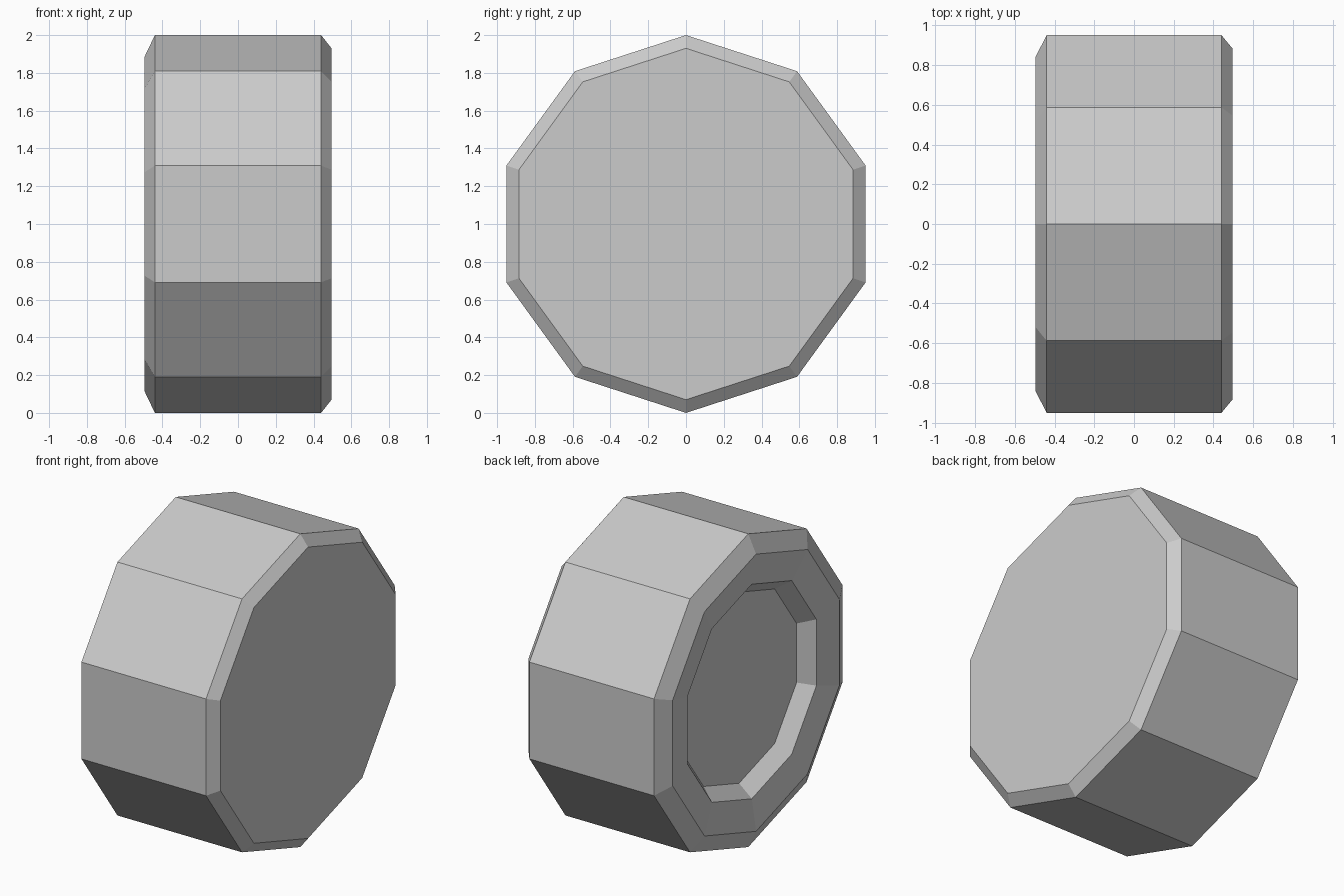
import bpy, bmesh
from math import sin, cos, pi

if "Cube" in bpy.data.objects:
    bpy.data.objects.remove(bpy.data.objects["Cube"])

SIDES = 10
# (x, radius) profile, from the dished hub face to the flat outer face
PROFILE = [(-0.375, 0.61), (-0.465, 0.685), (-0.495, 0.885),
           (-0.44, 1.0), (0.44, 1.0), (0.495, 0.93)]


def lathe_x(name, profile, sides, centre_z):
    """Revolve a profile round the x axis with flat facets and end caps."""
    bm = bmesh.new()
    rings = [[bm.verts.new((x, r * sin(2 * pi * i / sides),
                            centre_z + r * cos(2 * pi * i / sides)))
              for i in range(sides)] for x, r in profile]
    for a, b in zip(rings, rings[1:]):
        for i in range(sides):
            j = (i + 1) % sides
            bm.faces.new((a[i], a[j], b[j], b[i]))
    bm.faces.new(rings[0])
    bm.faces.new(rings[-1])
    bmesh.ops.recalc_face_normals(bm, faces=bm.faces)
    mesh = bpy.data.meshes.new(name)
    bm.to_mesh(mesh)
    bm.free()
    obj = bpy.data.objects.new(name, mesh)
    bpy.context.collection.objects.link(obj)
    return obj


# Ten-sided wheel with a recessed hub on the left
lathe_x("wheel", PROFILE, SIDES, 1.0)
